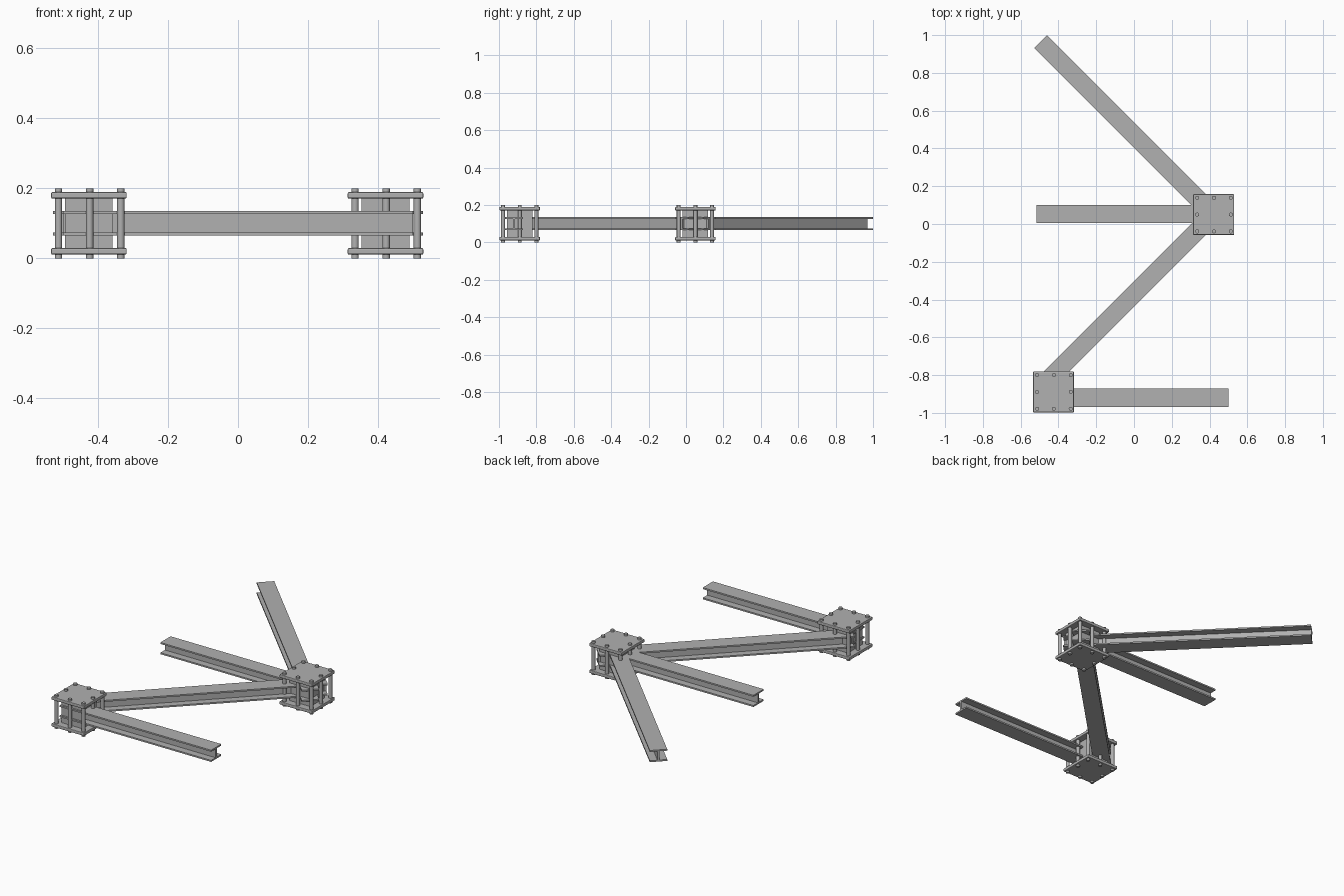
import bpy, bmesh, math
from mathutils import Vector

cube = bpy.data.objects.get("Cube")
if cube:
    bpy.data.objects.remove(cube, do_unlink=True)

steel = bpy.data.materials.new("steel_grey")
steel.use_nodes = True
GREY = (0.44, 0.44, 0.44, 1)
steel.diffuse_color = GREY
steel.node_tree.nodes["Principled BSDF"].inputs["Base Color"].default_value = GREY

MID_Z = 0.1


def finish(bm, name, location, angle=0):
    bmesh.ops.recalc_face_normals(bm, faces=bm.faces)
    mesh = bpy.data.meshes.new(name)
    bm.to_mesh(mesh)
    bm.free()
    mesh.materials.append(steel)
    obj = bpy.data.objects.new(name, mesh)
    obj.location = location
    obj.rotation_euler.z = angle
    bpy.context.collection.objects.link(obj)
    return obj


def box(name, location, size, bevel=0):
    bm = bmesh.new()
    bmesh.ops.create_cube(bm, size=1)
    bmesh.ops.scale(bm, vec=size, verts=bm.verts)
    if bevel:
        bmesh.ops.bevel(bm, geom=bm.edges[:], offset=bevel, segments=2,
                        profile=0.5, affect='EDGES')
    return finish(bm, name, location)


def i_beam(name, start, end, width=0.096, height=0.07, flange=0.009, web=0.012):
    """Extrude an I profile between two plan points."""
    a, b = Vector(start), Vector(end)
    w, h, t, f = width / 2, height / 2, web / 2, height / 2 - flange
    right = [(w, -h), (w, -f), (t, -f), (t, f), (w, f), (w, h)]
    profile = right + [(-y, z) for y, z in reversed(right)]
    bm = bmesh.new()
    length = (b - a).length
    face = bm.faces.new([bm.verts.new((-length / 2, y, z)) for y, z in profile])
    ext = bmesh.ops.extrude_face_region(bm, geom=[face])
    moved = [v for v in ext["geom"] if isinstance(v, bmesh.types.BMVert)]
    bmesh.ops.translate(bm, vec=(length, 0, 0), verts=moved)
    mid, d = (a + b) / 2, b - a
    return finish(bm, name, (mid.x, mid.y, MID_Z), math.atan2(d.y, d.x))


def bolt(name, x, y):
    bm = bmesh.new()
    bmesh.ops.create_cone(bm, cap_ends=True, segments=20, radius1=0.0105,
                          radius2=0.0105, depth=0.2)
    obj = finish(bm, name, (x, y, MID_Z))
    for p in obj.data.polygons:
        p.use_smooth = len(p.vertices) == 4
    for e in obj.data.edges:
        v1, v2 = (obj.data.vertices[i].co.z for i in e.vertices)
        e.use_edge_sharp = abs(v1 - v2) < 0.01


def joint(name, x, y):
    """Two clamp plates, an inner block and a ring of through bolts."""
    for part, z in (("top_plate", 0.18), ("bottom_plate", 0.02)):
        box(f"{name}_{part}", (x, y, z), (0.216, 0.216, 0.019), 0.004)
    box(f"{name}_core", (x, y, MID_Z), (0.136, 0.136, 0.142))
    for i in (-1, 0, 1):
        for j in (-1, 0, 1):
            if i or j:
                bolt(f"{name}_bolt", x + 0.002 + i * 0.089, y + j * 0.089)


# Clamped joints
joint("front_joint", -0.426, -0.889)
joint("rear_joint", 0.4215, 0.05)

# Straight and diagonal beams
i_beam("front_beam", (-0.5, -0.92), (0.5, -0.92))
i_beam("middle_beam", (-0.515, 0.052), (0.485, 0.052))
for side, label in ((-1, "front"), (1, "rear")):
    i_beam(f"{label}_diagonal_beam", (-0.495, 0.05 + side * 0.916),
           (0.495, 0.05 - side * 0.074))
